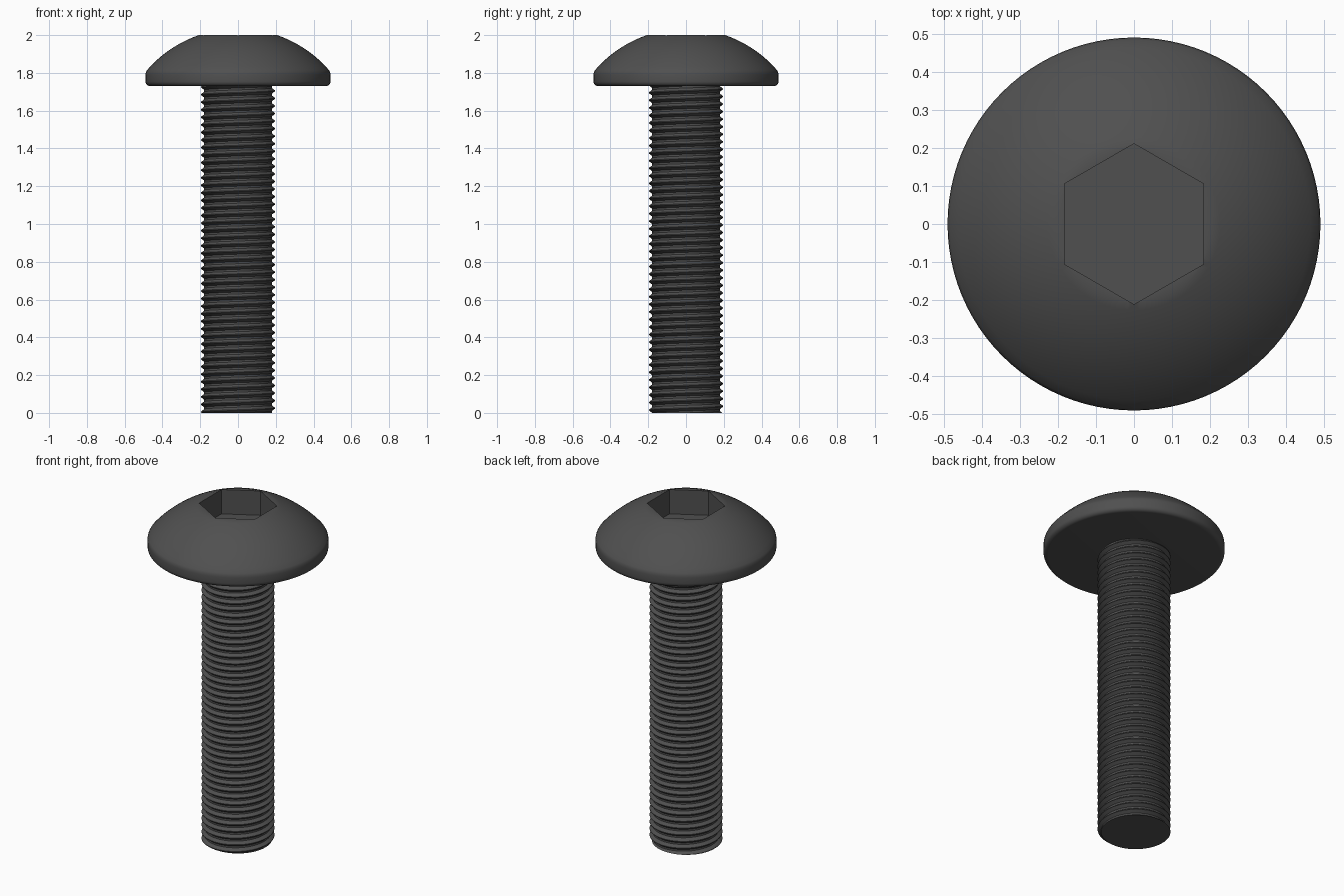
import bpy, bmesh
from math import pi, sin, cos, sqrt, radians
from mathutils import Matrix

if "Cube" in bpy.data.objects:
    bpy.data.objects.remove(bpy.data.objects["Cube"])

HEAD_Z, TOP_Z = 1.73, 2.0
PITCH, MINOR, MAJOR = 0.04, 0.179, 0.197
SEG = 64

mat = bpy.data.materials.new("dark_metal")
mat.diffuse_color = (0.08, 0.08, 0.08, 1)
mat.use_nodes = True
mat.node_tree.nodes["Principled BSDF"].inputs["Base Color"].default_value = mat.diffuse_color


def finish(name, bm):
    bmesh.ops.recalc_face_normals(bm, faces=bm.faces)
    mesh = bpy.data.meshes.new(name)
    bm.to_mesh(mesh)
    bm.free()
    mesh.materials.append(mat)
    obj = bpy.data.objects.new(name, mesh)
    bpy.context.collection.objects.link(obj)
    return obj


def smooth(obj, angle):
    bpy.ops.object.select_all(action='DESELECT')
    obj.select_set(True)
    bpy.context.view_layer.objects.active = obj
    bpy.ops.object.shade_smooth_by_angle(angle=radians(angle))


# Button head: lathed profile with rounded lower lip and spherical dome
profile = [(0, HEAD_Z)]
for i in range(6):
    a = -pi / 2 + pi / 2 * i / 5
    profile.append((0.465 + 0.025 * cos(a), HEAD_Z + 0.025 + 0.025 * sin(a)))
profile += [(0.49, 1.79), (0.488, 1.803)]
flat_r, edge_r, edge_z = 0.207, 0.483, 1.813
rise = TOP_Z - edge_z
h = (edge_r**2 - flat_r**2 + rise**2) / (2 * rise)
R = sqrt(flat_r**2 + h**2)
for i in range(15):
    r = edge_r + (flat_r - edge_r) * i / 14
    profile.append((r, TOP_Z - h + sqrt(R * R - r * r)))
profile.append((0, TOP_Z))

bm = bmesh.new()
verts = [bm.verts.new((r, 0, z)) for r, z in profile]
edges = [bm.edges.new(p) for p in zip(verts, verts[1:])]
bmesh.ops.spin(bm, geom=verts + edges, cent=(0, 0, 0), axis=(0, 0, 1),
               angle=2 * pi, steps=96, use_duplicate=False)
bmesh.ops.remove_doubles(bm, verts=bm.verts, dist=1e-5)
head = finish("button_head", bm)

# Hex socket cut, corners along y
bm = bmesh.new()
bmesh.ops.create_cone(bm, cap_ends=True, segments=6, radius1=0.211, radius2=0.211, depth=0.3)
if max(v.co.y for v in bm.verts) < 0.2:
    bmesh.ops.rotate(bm, verts=bm.verts, matrix=Matrix.Rotation(pi / 6, 3, 'Z'))
bmesh.ops.translate(bm, verts=bm.verts, vec=(0, 0, 1.855 + 0.15))
cutter = finish("socket_cutter", bm)
cutter.hide_render = True
mod = head.modifiers.new("socket", 'BOOLEAN')
mod.operation, mod.solver, mod.object = 'DIFFERENCE', 'EXACT', cutter
bpy.context.view_layer.objects.active = head
bpy.ops.object.modifier_apply(modifier=mod.name)
bpy.data.objects.remove(cutter)
smooth(head, 25)

# Threaded shank: helical tooth profile swept past both ends, then trimmed flat
tooth = [(MINOR, 0), (MINOR, 0.25), (MAJOR, 0.58), (MAJOR, 0.67), (MINOR, 1)]
turns = int(HEAD_Z / PITCH) + 5
bm = bmesh.new()
prev = None
for i in range(turns * SEG + 1):
    a = 2 * pi * (i % SEG) / SEG
    row = [bm.verts.new((r * cos(a), r * sin(a), PITCH * (i / SEG - 2 + t))) for r, t in tooth]
    if prev:
        for k in range(len(tooth) - 1):
            bm.faces.new((prev[k], row[k], row[k + 1], prev[k + 1]))
    prev = row
bmesh.ops.remove_doubles(bm, verts=bm.verts, dist=1e-5)
for z, n in ((0, -1), (HEAD_Z + 0.01, 1)):
    cut = bmesh.ops.bisect_plane(bm, geom=bm.verts[:] + bm.edges[:] + bm.faces[:], dist=1e-6,
                                 plane_co=(0, 0, z), plane_no=(0, 0, n), clear_outer=True)
    rim = [e for e in cut["geom_cut"] if isinstance(e, bmesh.types.BMEdge)]
    bmesh.ops.triangle_fill(bm, edges=rim, use_beauty=True)
shank = finish("threaded_shank", bm)
smooth(shank, 25)
